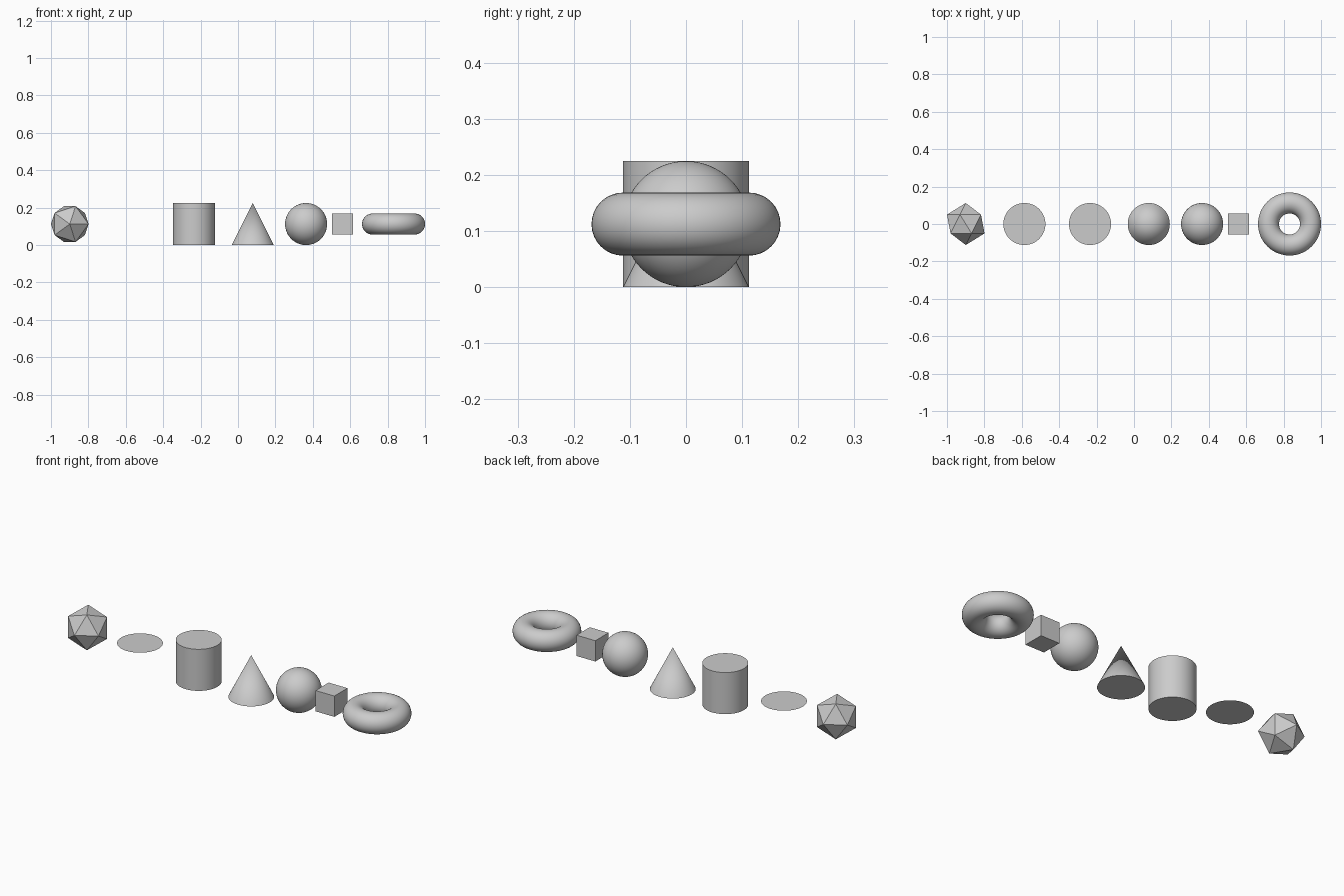
import bpy
import math

if "Cube" in bpy.data.objects:
    bpy.data.objects.remove(bpy.data.objects["Cube"])

U = 0.1123  # base radius shared by all shapes; centres lie on z = U
ops = bpy.ops.mesh


def finish(name, smooth=True):
    obj = bpy.context.object
    obj.name = name
    if smooth:
        bpy.ops.object.shade_smooth_by_angle(angle=math.radians(30))
    return obj


# faceted icosahedron, pole lying along y
ops.primitive_ico_sphere_add(subdivisions=1, radius=U, location=(-0.8995, 0, U),
                             rotation=(math.pi / 2, 0, 0))
finish("icosahedron", smooth=False)

# thin flat disc floating at mid height
ops.primitive_circle_add(vertices=64, radius=U, fill_type='NGON', location=(-0.586, 0, U))
finish("flat_disc", smooth=False)

# cylinder
ops.primitive_cylinder_add(vertices=64, radius=U, depth=2 * U, location=(-0.235, 0, U))
finish("cylinder")

# cone
ops.primitive_cone_add(vertices=64, radius1=U, radius2=0, depth=2 * U, location=(0.079, 0, U))
finish("cone")

# sphere
ops.primitive_uv_sphere_add(segments=64, ring_count=32, radius=U, location=(0.364, 0, U))
finish("sphere")

# half-size cube
ops.primitive_cube_add(size=U, location=(0.559, 0, U))
finish("cube", smooth=False)

# ring
ops.primitive_torus_add(major_segments=64, minor_segments=32, major_radius=U,
                        minor_radius=U / 2, location=(0.8315, 0, U))
finish("torus")
